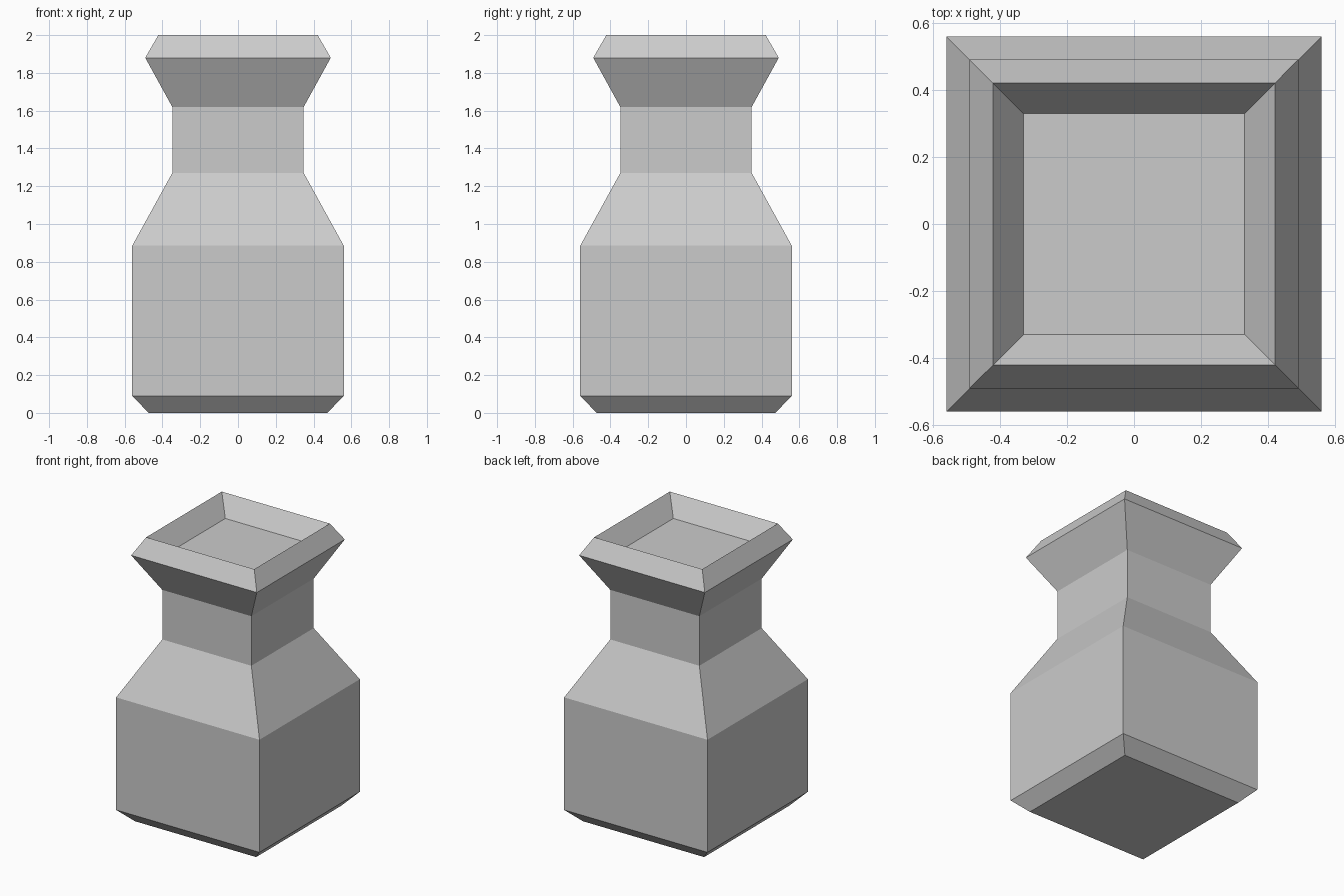
import bpy
import bmesh

if "Cube" in bpy.data.objects:
    bpy.data.objects.remove(bpy.data.objects["Cube"])

# Square-section profile: (half width, height), from base up and into the top recess
PROFILE = [
    (0.473, 0.0), (0.56, 0.09),      # base chamfer
    (0.56, 0.885), (0.348, 1.27),    # body and shoulder
    (0.348, 1.62), (0.491, 1.88),    # neck and flare
    (0.422, 2.0), (0.33, 1.87),      # rim and recess
]
CORNERS = [(-1, -1), (1, -1), (1, 1), (-1, 1)]

bm = bmesh.new()
rings = [[bm.verts.new((x * w, y * w, z)) for x, y in CORNERS] for w, z in PROFILE]

# Walls between neighbouring rings
for low, high in zip(rings, rings[1:]):
    for i in range(4):
        j = (i + 1) % 4
        bm.faces.new((low[i], low[j], high[j], high[i]))

# Underside and recess floor
bm.faces.new(rings[0][::-1])
bm.faces.new(rings[-1])
bmesh.ops.recalc_face_normals(bm, faces=bm.faces)

mesh = bpy.data.meshes.new("square_vase")
bm.to_mesh(mesh)
bm.free()
vase = bpy.data.objects.new("square_vase", mesh)
bpy.context.collection.objects.link(vase)
